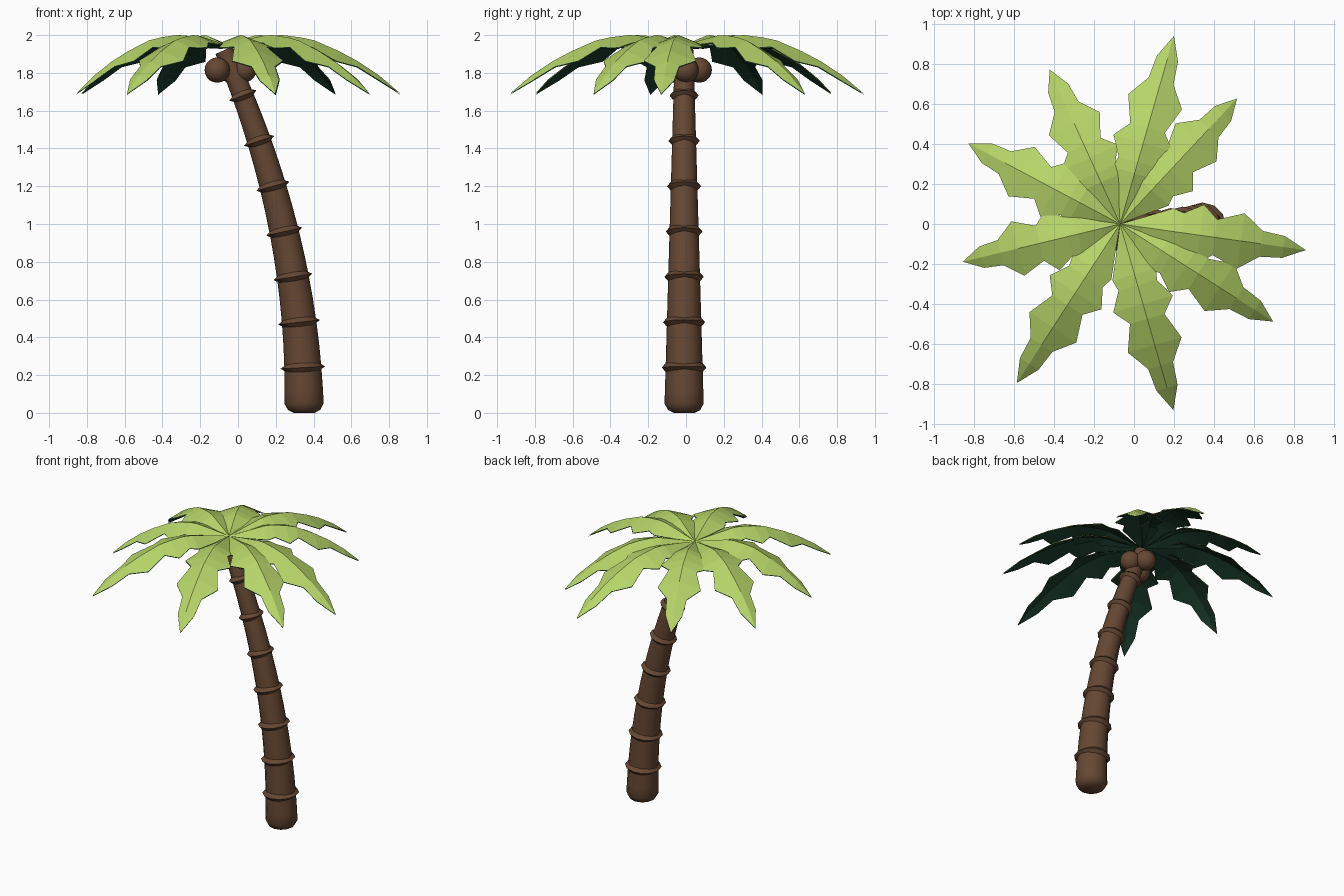
import bpy, bmesh, math
from mathutils import Vector

cube = bpy.data.objects.get("Cube")
if cube:
    bpy.data.objects.remove(cube, do_unlink=True)


def material(name, rgb):
    m = bpy.data.materials.new(name)
    m.use_nodes = True
    m.diffuse_color = (*rgb, 1)
    m.node_tree.nodes["Principled BSDF"].inputs["Base Color"].default_value = (*rgb, 1)
    return m


BARK = material("bark_brown", (0.13, 0.063, 0.033))
LEAF = material("leaf_light_green", (0.47, 0.66, 0.14))
UNDER = material("leaf_dark_green", (0.011, 0.046, 0.025))


def finish(bm, name, mats, smooth=None):
    bmesh.ops.recalc_face_normals(bm, faces=bm.faces)
    mesh = bpy.data.meshes.new(name)
    bm.to_mesh(mesh)
    bm.free()
    for m in mats:
        mesh.materials.append(m)
    ob = bpy.data.objects.new(name, mesh)
    bpy.context.collection.objects.link(ob)
    if smooth:
        bpy.ops.object.select_all(action="DESELECT")
        ob.select_set(True)
        bpy.context.view_layer.objects.active = ob
        bpy.ops.object.shade_smooth_by_angle(angle=math.radians(smooth))
    return ob


# Curved trunk axis, its radius, and a circle of points square to it
SIDES = 12
TRUNK_Y = -0.01


def axis(z):
    return Vector((0.35 - 0.115 * z * z, TRUNK_Y, z))


def radius(z):
    return 0.105 - 0.029 * z


def circle(bm, z, r, lift=lambda a: 0):
    tangent = Vector((-0.23 * z, 0, 1)).normalized()
    across = Vector((tangent.z, 0, -tangent.x))
    verts = []
    for i in range(SIDES):
        a = math.tau * i / SIDES
        p = axis(z) + across * math.cos(a) * r + Vector((0, math.sin(a) * r, 0))
        verts.append(bm.verts.new(p + tangent * lift(a)))
    return verts


def bridge(bm, lower, upper):
    for i in range(SIDES):
        j = (i + 1) % SIDES
        bm.faces.new((lower[i], lower[j], upper[j], upper[i]))


# Trunk with a rounded foot
bm = bmesh.new()
foot = [(0, 0.055), (0.015, 0.085), (0.05, 0.104)]
stations = foot + [(z, radius(z)) for z in [0.12 + 0.12 * k for k in range(16)]]
loops = [circle(bm, z, r) for z, r in stations]
for lower, upper in zip(loops, loops[1:]):
    bridge(bm, lower, upper)
bm.faces.new(loops[0])
bm.faces.new(loops[-1])
finish(bm, "trunk", [BARK], 50)

# Sharp-edged bark rings
for n in range(7):
    z = 0.24 * (n + 1)
    half = lambda a: 0.014 + 0.012 * abs(math.sin(a))
    bm = bmesh.new()
    low = circle(bm, z, radius(z) - 0.002, lambda a: -half(a))
    rim = circle(bm, z, radius(z) + 0.02)
    top = circle(bm, z, radius(z) - 0.002, half)
    bridge(bm, low, rim)
    bridge(bm, rim, top)
    bridge(bm, top, low)
    finish(bm, f"bark_ring_{n + 1}", [BARK], 40)

# Coconuts under the crown
for n, (x, y) in enumerate([(-0.11, -0.07), (0.03, 0.0), (-0.04, 0.07)]):
    bm = bmesh.new()
    bmesh.ops.create_uvsphere(bm, u_segments=16, v_segments=10, radius=0.067)
    nut = finish(bm, f"coconut_{n + 1}", [BARK], 60)
    nut.location = (x, y, 1.815)

# Fronds: distance along, half width, ridge height, edge drop
PROFILE = [
    (0.12, 0.05, 1.972, 0.025),
    (0.27, 0.115, 1.998, 0.045),
    (0.33, 0.10, 2.0, 0.04),
    (0.43, 0.155, 1.988, 0.055),
    (0.51, 0.09, 1.972, 0.035),
    (0.65, 0.14, 1.915, 0.05),
    (0.76, 0.065, 1.86, 0.025),
    (0.88, 0.055, 1.785, 0.02),
]
CROWN = Vector((-0.07, 0, 0))
FRONDS = [(74, 0.98), (47, 0.86), (-8, 0.94), (-32.5, 0.91), (-74, 0.97),
          (-123, 0.95), (-166.5, 0.81), (152, 0.86), (114.5, 0.85)]

for n, (angle, length) in enumerate(FRONDS):
    a = math.radians(angle)
    out = Vector((math.cos(a), math.sin(a), 0))
    side = Vector((-out.y, out.x, 0))
    up = Vector((0, 0, 1))
    bm = bmesh.new()
    root = bm.verts.new(CROWN + up * 1.95)
    tip = bm.verts.new(CROWN + out * length + up * 1.69)
    rows = []
    for t, w, z, drop in PROFILE:
        spine = CROWN + out * t * length + up * z
        rows.append([bm.verts.new(spine + side * s * w - up * abs(s) * drop)
                     for s in (1, 0, -1)])
    for k in (0, 1):
        bm.faces.new((root, rows[0][k + 1], rows[0][k]))
        bm.faces.new((tip, rows[-1][k], rows[-1][k + 1]))
        for p, q in zip(rows, rows[1:]):
            bm.faces.new((p[k], p[k + 1], q[k + 1], q[k]))
    bmesh.ops.recalc_face_normals(bm, faces=bm.faces)
    # Light face on top, dark copy just beneath it
    if sum(f.normal.z for f in bm.faces) < 0:
        bmesh.ops.reverse_faces(bm, faces=bm.faces)
    copy = bmesh.ops.duplicate(bm, geom=bm.verts[:] + bm.edges[:] + bm.faces[:])["geom"]
    below = [g for g in copy if isinstance(g, bmesh.types.BMFace)]
    for v in (g for g in copy if isinstance(g, bmesh.types.BMVert)):
        v.co.z -= 0.006
    bmesh.ops.reverse_faces(bm, faces=below)
    for f in below:
        f.material_index = 1
    mesh = bpy.data.meshes.new(f"frond_{n + 1}")
    bm.to_mesh(mesh)
    bm.free()
    mesh.materials.append(LEAF)
    mesh.materials.append(UNDER)
    bpy.context.collection.objects.link(bpy.data.objects.new(f"frond_{n + 1}", mesh))
